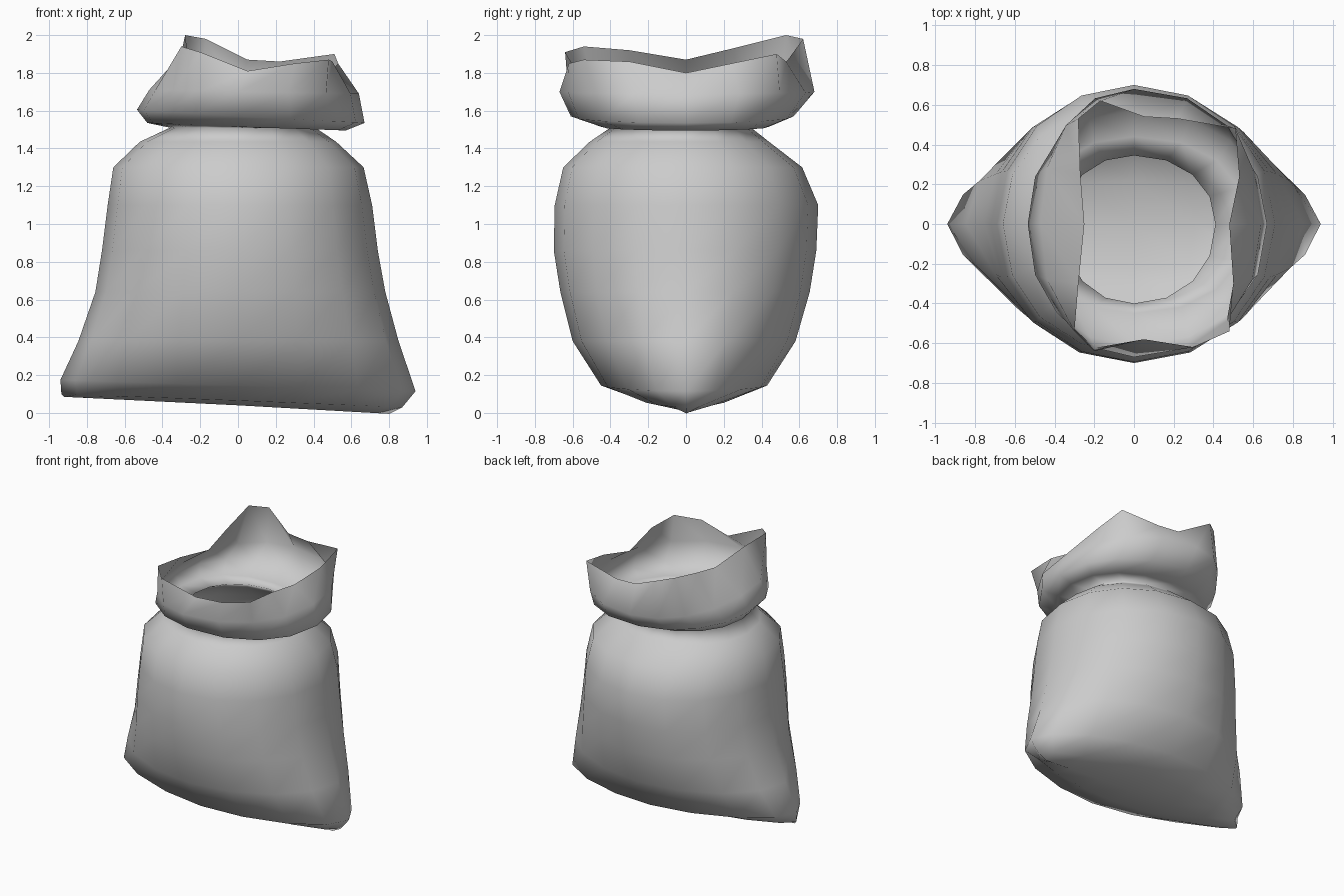
import bpy, bmesh, math

N = 16  # sides around the sack

# Rings from bottom to collar: z, left x, right x, front y, back y, roundness, tilt of z along x
RINGS = [
    (0.04, -0.92, 0.80, 0.00, 0.00, 2.0, -0.045),
    (0.065, -0.935, 0.87, -0.23, 0.22, 1.7, -0.035),
    (0.145, -0.94, 0.94, -0.45, 0.43, 1.8, -0.03),
    (0.38, -0.845, 0.85, -0.60, 0.58, 1.95, 0.0),
    (0.64, -0.755, 0.78, -0.665, 0.655, 2.0, 0.0),
    (0.86, -0.72, 0.74, -0.70, 0.69, 2.0, 0.0),
    (1.10, -0.69, 0.71, -0.695, 0.70, 2.0, 0.0),
    (1.30, -0.66, 0.665, -0.65, 0.615, 2.1, 0.0),
    (1.435, -0.52, 0.52, -0.51, 0.44, 2.1, 0.0),
    (1.51, -0.36, 0.41, -0.40, 0.345, 2.1, 0.0),
    (1.515, -0.48, 0.57, -0.45, 0.44, 2.2, -0.02),
    (1.57, -0.535, 0.67, -0.61, 0.57, 2.2, -0.035),
    (1.70, -0.47, 0.64, -0.67, 0.68, 2.2, -0.01),
]

# Wavy open rim, counter-clockwise from +x
RIM = [
    (0.48, 0.0, 1.80), (0.53, 0.24, 1.85), (0.51, 0.48, 1.90), (0.22, 0.53, 1.86),
    (0.05, 0.54, 1.87), (-0.17, 0.62, 1.98), (-0.28, 0.53, 2.0), (-0.27, 0.25, 1.93),
    (-0.25, 0.0, 1.87), (-0.28, -0.3, 1.92), (-0.30, -0.54, 1.94), (-0.20, -0.64, 1.91),
    (0.05, -0.58, 1.81), (0.30, -0.62, 1.85), (0.48, -0.54, 1.87), (0.50, -0.30, 1.86),
]


def ring(z, xl, xr, yf, yb, n, tilt):
    """Superellipse with separate reach on each side."""
    pts = []
    for i in range(N):
        a = 2 * math.pi * i / N
        c, s = math.cos(a), math.sin(a)
        u = math.copysign(abs(c) ** (2 / n), c)
        v = math.copysign(abs(s) ** (2 / n), s)
        x = u * (xr if u > 0 else -xl)
        y = v * (yb if v > 0 else -yf)
        pts.append((x, y, z + tilt * u))
    return pts


# Loft the cloth as one open surface
bm = bmesh.new()
loops = [[bm.verts.new(p) for p in pts] for pts in [ring(*r) for r in RINGS] + [RIM]]
for low, high in zip(loops, loops[1:]):
    for i in range(N):
        j = (i + 1) % N
        bm.faces.new((low[i], low[j], high[j], high[i]))

# Close the flattened bottom ring into a seam
bmesh.ops.remove_doubles(bm, verts=loops[0], dist=0.004)
bm.normal_update()
for f in bm.faces:
    f.smooth = True

mesh = bpy.data.meshes.new("cloth_sack")
bm.to_mesh(mesh)
bm.free()
sack = bpy.data.objects.new("cloth_sack", mesh)
bpy.context.collection.objects.link(sack)
